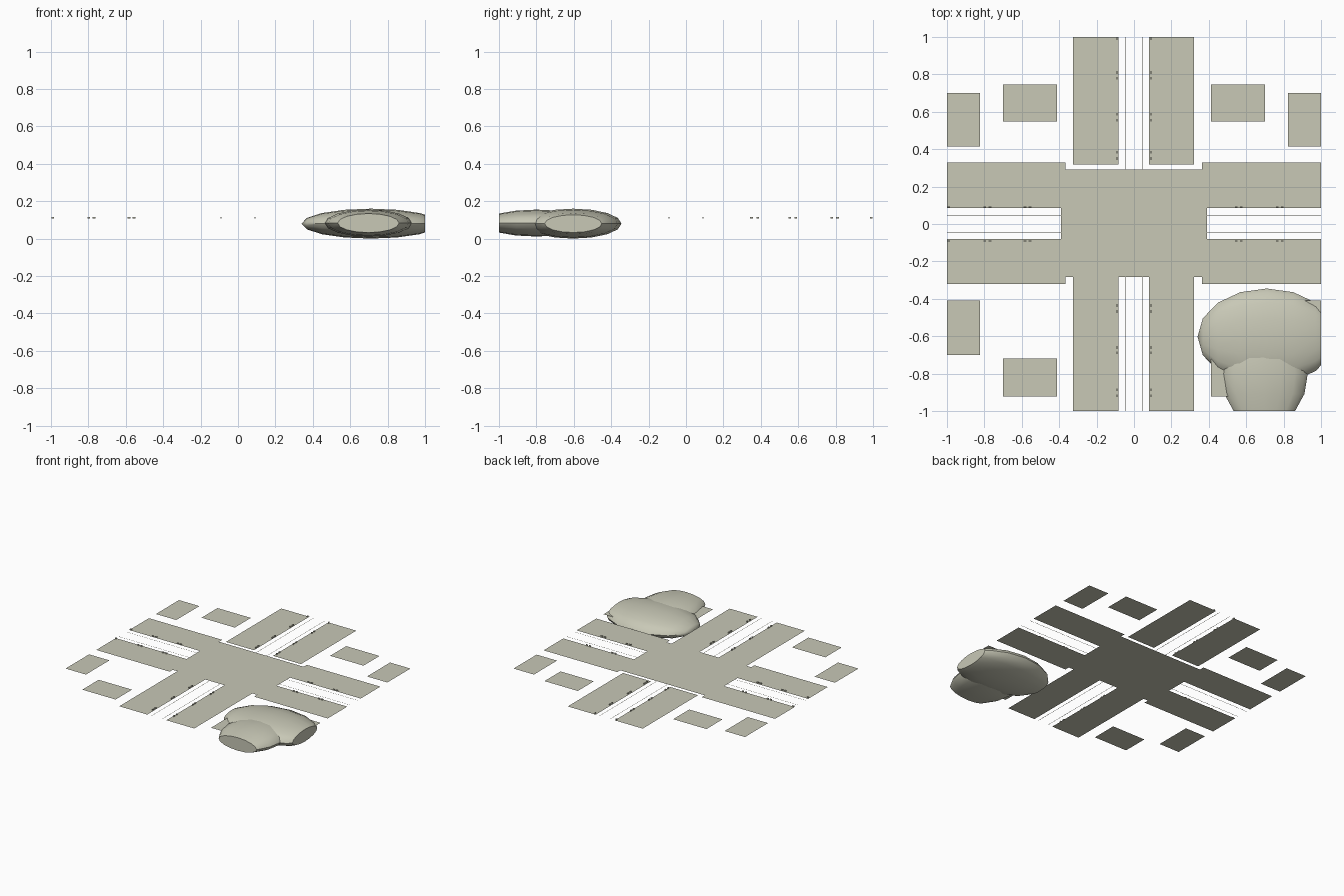
import bpy, bmesh, math
from mathutils import Vector, Matrix

if "Cube" in bpy.data.objects:
    bpy.data.objects.remove(bpy.data.objects["Cube"])

Z = 0.105  # level of the paving sheets
olive = bpy.data.materials.new("olive")
olive.diffuse_color = (0.58, 0.58, 0.47, 1)
olive.use_nodes = True
olive.node_tree.nodes["Principled BSDF"].inputs["Base Color"].default_value = olive.diffuse_color


def finish(name, bm, smooth=False):
    me = bpy.data.meshes.new(name)
    bm.to_mesh(me)
    bm.free()
    ob = bpy.data.objects.new(name, me)
    bpy.context.collection.objects.link(ob)
    me.materials.append(olive)
    if smooth:
        bpy.ops.object.select_all(action='DESELECT')
        ob.select_set(True)
        bpy.context.view_layer.objects.active = ob
        bpy.ops.object.shade_smooth_by_angle(angle=math.radians(35))
    return ob


def sheet(name, x0, x1, y0, y1, z=Z):
    bm = bmesh.new()
    pts = [(x0, y0), (x1, y0), (x1, y1), (x0, y1)]
    bm.faces.new([bm.verts.new((x, y, z)) for x, y in pts])
    return finish(name, bm)


def ribbon(name, pts, w=0.003, z=Z + 0.001):
    bm = bmesh.new()
    rows = []
    for i, p in enumerate(pts):
        a, b = pts[max(i - 1, 0)], pts[min(i + 1, len(pts) - 1)]
        t = Vector((b[0] - a[0], b[1] - a[1])).normalized()
        n = Vector((-t.y, t.x)) * w / 2
        rows.append([bm.verts.new((p[0] + s * n.x, p[1] + s * n.y, z)) for s in (1, -1)])
    for r, q in zip(rows, rows[1:]):
        bm.faces.new((r[0], r[1], q[1], q[0]))
    bmesh.ops.recalc_face_normals(bm, faces=bm.faces)
    if bm.faces[:][0].normal.z < 0:
        bmesh.ops.reverse_faces(bm, faces=bm.faces)
    return finish(name, bm)


def mound(name, centre, semi, axis, plane_co, plane_no):
    # squashed sphere, cut off flat where it meets the site edge
    bm = bmesh.new()
    rot = Matrix.Rotation(math.pi / 2, 4, axis)
    bmesh.ops.create_uvsphere(bm, u_segments=16, v_segments=8, radius=1, matrix=rot)
    for v in bm.verts:
        v.co = Vector(centre) + Vector(a * b for a, b in zip(v.co, semi))
    geom = bm.verts[:] + bm.edges[:] + bm.faces[:]
    bmesh.ops.bisect_plane(bm, geom=geom, plane_co=plane_co, plane_no=plane_no,
                           clear_outer=True)
    bmesh.ops.holes_fill(bm, edges=[e for e in bm.edges if e.is_boundary])
    bmesh.ops.recalc_face_normals(bm, faces=bm.faces)
    return finish(name, bm, True)


# central crossing
sheet("crossing", -0.39, 0.39, -0.283, 0.291)

# paved strips along the four arms
for x0, x1 in ((-0.326, -0.084), (0.081, 0.322)):
    sheet("north_pavement", x0, x1, 0.317, 1)
    sheet("south_pavement", x0, x1, -1, -0.283)
for y0, y1 in ((0.086, 0.329), (-0.321, -0.079)):
    sheet("west_pavement", -1, -0.366, y0, y1, Z + 0.0004)
    sheet("east_pavement", 0.364, 1, y0, y1, Z + 0.0004)

# corner plots
for s in (-1, 1):
    for name, x0, x1, y0, y1 in (
            ("north_wide_plot", 0.412, 0.70, 0.549, 0.747),
            ("north_edge_plot", 0.824, 1.0, 0.415, 0.70),
            ("south_wide_plot", 0.412, 0.70, -0.922, -0.72),
            ("south_edge_plot", 0.824, 1.0, -0.70, -0.41)):
        a, b = sorted((s * x0, s * x1))
        sheet(name, a, b, y0, y1)

# kerb lines turning the four corners
r = 0.04
for sx in (-1, 1):
    for sy in (-1, 1):
        kx, ky = 0.046, 0.047
        arc = [(kx + r - r * math.cos(t), ky + r - r * math.sin(t))
               for t in [i * math.pi / 12 for i in range(7)]]
        path = [(kx, 1)] + arc + [(1, ky)]
        ribbon("kerb_line", [(sx * x, sy * y) for x, y in path])


# small street furniture beside the roads
def furniture(x, y, along_x):
    bm = bmesh.new()
    dx, dy = (0.014, 0.007) if along_x else (0.007, 0.014)
    m = Matrix.Translation((x, y, Z + 0.006)) @ Matrix.Diagonal((dx, dy, 0.009, 1))
    bmesh.ops.create_cube(bm, size=1, matrix=m)
    finish("street_furniture", bm)


for side in (-0.091, 0.091):
    for y in (0.99, 0.81, 0.78, 0.586, 0.554, 0.383, 0.35,
              -0.436, -0.468, -0.66, -0.688, -0.886, -0.918):
        furniture(side, y, False)
    for x in (-0.99, -0.797, -0.77, -0.583, -0.556, 0.546, 0.573, 0.765, 0.792):
        furniture(x, side, True)

# overlapping mounds in the front right corner
mound("large_mound", (0.71, -0.603, 0.08), (0.37, 0.258, 0.08), 'Y',
      (1, 0, 0), (1, 0, 0))
mound("front_mound", (0.697, -0.80, 0.083), (0.232, 0.283, 0.072), 'X',
      (0, -1, 0), (0, -1, 0))
